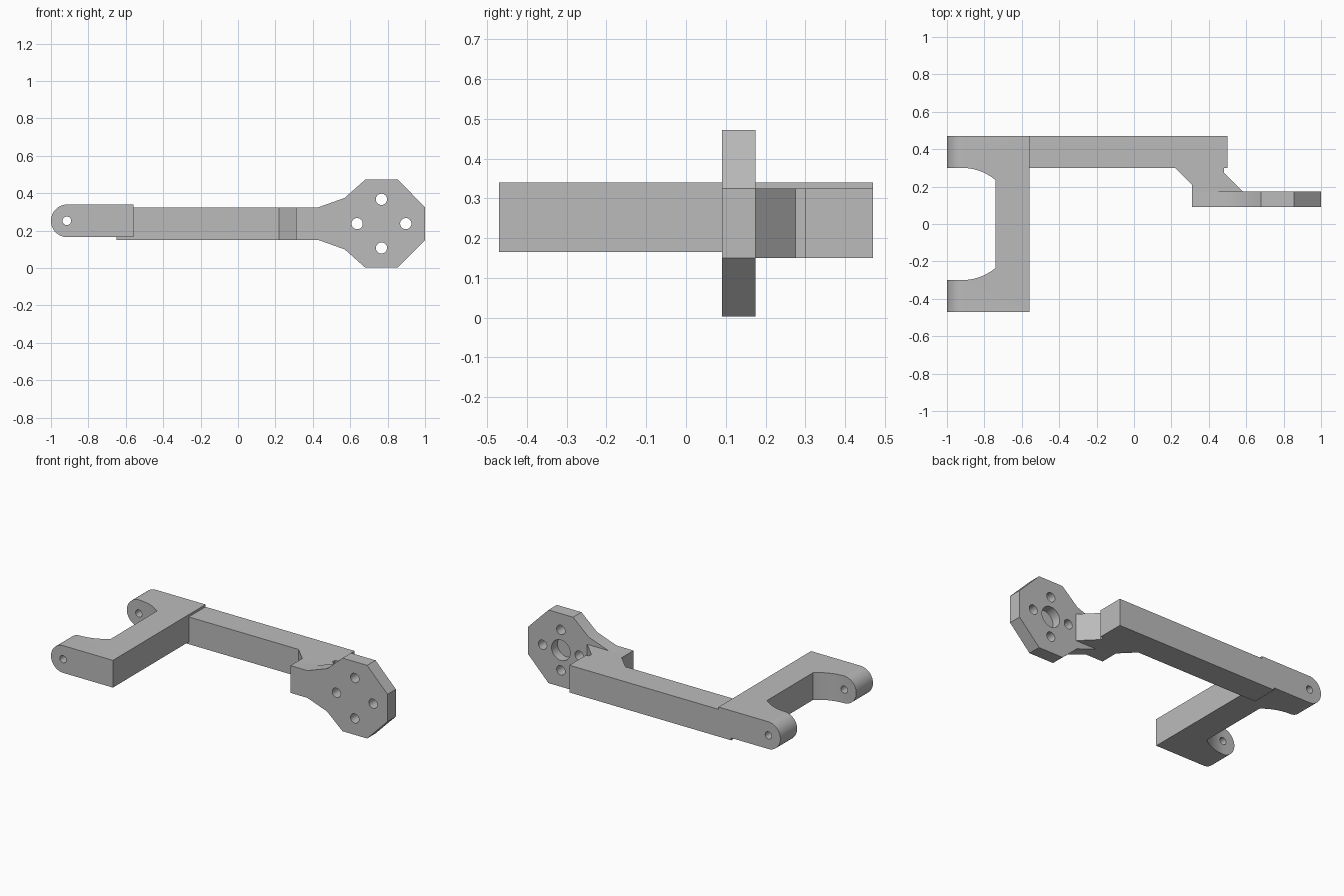
import bpy
import bmesh
import math
from mathutils import Vector

old = bpy.data.objects.get("Cube")
if old:
    bpy.data.objects.remove(old, do_unlink=True)

grey = bpy.data.materials.new("plain grey")
grey.use_nodes = True
colour = (0.5, 0.5, 0.5, 1)
grey.diffuse_color = colour
grey.node_tree.nodes["Principled BSDF"].inputs["Base Color"].default_value = colour


def prism(name, outline, low, high, axis="z"):
    """Extrude an outline: (x, y) along z, or (x, z) along y."""
    def place(p, d):
        return Vector((p[0], p[1], d)) if axis == "z" else Vector((p[0], d, p[1]))
    bm = bmesh.new()
    face = bm.faces.new([bm.verts.new(place(p, low)) for p in outline])
    grown = bmesh.ops.extrude_face_region(bm, geom=[face])["geom"]
    verts = [v for v in grown if isinstance(v, bmesh.types.BMVert)]
    bmesh.ops.translate(bm, verts=verts, vec=place((0, 0), high - low))
    bmesh.ops.recalc_face_normals(bm, faces=bm.faces)
    mesh = bpy.data.meshes.new(name)
    bm.to_mesh(mesh)
    bm.free()
    mesh.materials.append(grey)
    obj = bpy.data.objects.new(name, mesh)
    bpy.context.collection.objects.link(obj)
    return obj


def arc(cx, cy, r, start, end, steps):
    angles = [math.radians(start + (end - start) * i / steps) for i in range(steps + 1)]
    return [(cx + r * math.cos(a), cy + r * math.sin(a)) for a in angles]


def disc(cx, cz, r, low, high):
    return prism("cutter", arc(cx, cz, r, 0, 360, 32)[:-1], low, high, "y")


def combine(obj, tool, operation):
    """Apply a boolean, then discard the helper."""
    mod = obj.modifiers.new("cut", "BOOLEAN")
    mod.operation, mod.object, mod.solver = operation, tool, "EXACT"
    bpy.context.view_layer.objects.active = obj
    bpy.ops.object.modifier_apply(modifier=mod.name)
    bpy.data.objects.remove(tool, do_unlink=True)


def finish(obj):
    bpy.ops.object.select_all(action="DESELECT")
    obj.select_set(True)
    bpy.context.view_layer.objects.active = obj
    bpy.ops.object.shade_smooth_by_angle(angle=math.radians(30))


# Fork: U-shaped plan with rounded tips and a pivot hole in each prong
half = [(-0.56, 0.47), (-1.0, 0.47), (-1.0, 0.3)] + arc(-0.92, 0.02, 0.28, 90, 50, 12)
fork = prism("fork", half + [(x, -y) for x, y in reversed(half)], 0.165, 0.34)
tip_z, tip_r = 0.2525, 0.0875
side = [(-0.5, 0.34)] + arc(-1 + tip_r, tip_z, tip_r, 90, 270, 32) + [(-0.5, 0.165)]
combine(fork, prism("cutter", side, -0.6, 0.6, "y"), "INTERSECT")
combine(fork, disc(-0.915, tip_z, 0.023, -0.6, 0.6), "DIFFERENCE")
finish(fork)

# Arm with the cranked neck that steps forward to the plate
arm = prism("arm", [(-0.65, 0.47), (-0.65, 0.3), (0.22, 0.3), (0.31, 0.21), (0.31, 0.175),
                    (0.58, 0.175), (0.48, 0.275), (0.48, 0.3), (0.5, 0.3), (0.5, 0.47)],
            0.15, 0.325)
finish(arm)

# Mounting plate: tapered neck widening to an octagon
mid = 0.2375
upper = [(0.31, 0.0875), (0.43, 0.0875), (0.57, 0.1375), (0.68, 0.235),
         (0.855, 0.235), (1.0, 0.0875)]
outline = [(x, mid + h) for x, h in upper] + [(x, mid - h) for x, h in reversed(upper)]
plate = prism("mounting_plate", outline, 0.09, 0.175, "y")

# Four bolt holes and a blind round recess in the back
for i in range(4):
    a = i * math.pi / 2
    combine(plate, disc(0.767 + 0.13 * math.cos(a), mid + 0.13 * math.sin(a),
                        0.03, 0.0, 0.3), "DIFFERENCE")
combine(plate, disc(0.767, mid, 0.066, 0.115, 0.3), "DIFFERENCE")
finish(plate)
